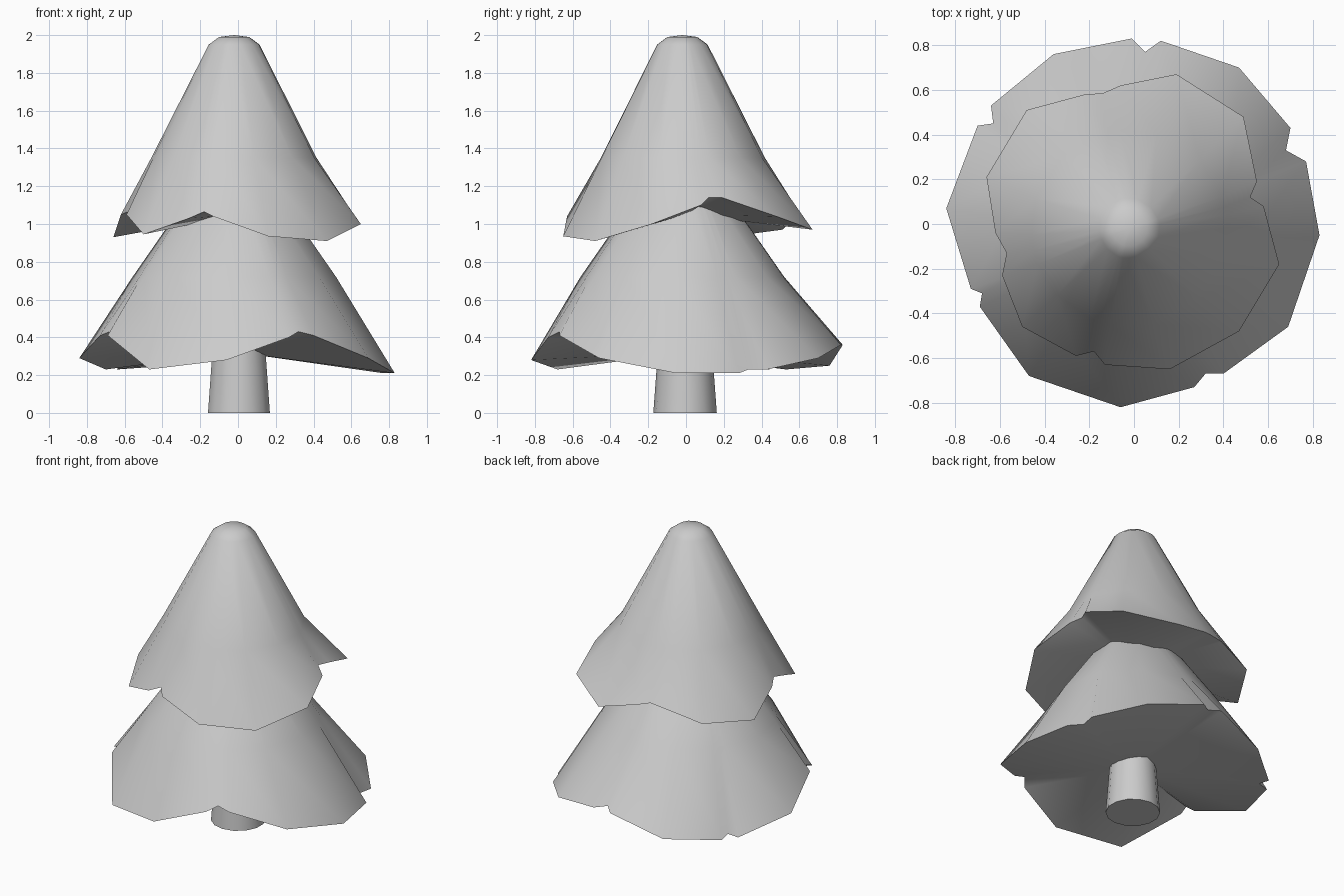
import bpy, bmesh, math

cube = bpy.data.objects.get("Cube")
if cube:
    bpy.data.objects.remove(cube)

GREY = (0.6, 0.6, 0.6, 1)
mat = bpy.data.materials.new("plain grey")
mat.use_nodes = True
mat.diffuse_color = GREY
mat.node_tree.nodes["Principled BSDF"].inputs["Base Color"].default_value = GREY


def finish(bm, name):
    bmesh.ops.recalc_face_normals(bm, faces=bm.faces)
    mesh = bpy.data.meshes.new(name)
    bm.to_mesh(mesh)
    bm.free()
    mesh.materials.append(mat)
    obj = bpy.data.objects.new(name, mesh)
    bpy.context.collection.objects.link(obj)
    bpy.ops.object.select_all(action='DESELECT')
    obj.select_set(True)
    bpy.context.view_layer.objects.active = obj
    bpy.ops.object.shade_smooth_by_angle(angle=math.radians(50))


def tier(name, rim, profile, tip, base_z):
    """Skin round rings (radius, height) down to a ragged rim, closed below by a fan."""
    bm = bmesh.new()
    angles = [math.atan2(y, x) for x, y, z in rim]
    ox, oy = -0.02, -0.02
    rings = [[bm.verts.new((ox + r * math.cos(a), oy + r * math.sin(a), z)) for a in angles]
             for r, z in profile]
    rings.append([bm.verts.new(p) for p in rim])
    top = bm.verts.new((ox, oy, tip))
    under = bm.verts.new((0, 0, base_z))
    n = len(rim)
    for i in range(n):
        j = (i + 1) % n
        bm.faces.new((top, rings[0][i], rings[0][j]))
        for a, b in zip(rings, rings[1:]):
            bm.faces.new((a[i], b[i], b[j], a[j]))
        bm.faces.new((under, rings[-1][j], rings[-1][i]))
    finish(bm, name)


# Lower branches, with five notches in the rim
lower_rim = [
    (.83, -.05, .21), (.77, .28, .21), (.68, .33, .23), (.70, .43, .23),
    (.47, .70, .29), (.12, .82, .36), (.05, .77, .37), (-.01, .83, .36),
    (-.36, .76, .25), (-.64, .53, .23), (-.63, .45, .24), (-.70, .44, .23),
    (-.84, .07, .29), (-.73, -.29, .41), (-.68, -.31, .43), (-.69, -.37, .41),
    (-.47, -.68, .23), (-.06, -.82, .28), (.27, -.73, .40), (.32, -.67, .43),
    (.40, -.67, .41), (.69, -.46, .29)]
tier("lower_branches", lower_rim, [(.10, 1.32), (.15, 1.28), (.54, .72)], 1.34, .32)

# Upper branches, with a rounded tip and four notches
upper_rim = [
    (.65, -.18, 1.0), (.58, .08, 1.10), (.52, .12, 1.14), (.55, .19, 1.14),
    (.49, .48, 1.04), (.19, .67, .97), (-.06, .62, 1.03), (-.14, .585, 1.05),
    (-.22, .58, 1.04), (-.48, .51, .97), (-.66, .21, .93), (-.62, -.04, 1.05),
    (-.57, -.13, 1.07), (-.59, -.23, 1.05), (-.50, -.46, .945), (-.26, -.59, 1.03),
    (-.18, -.57, 1.065), (-.13, -.63, 1.04), (.16, -.65, .935), (.47, -.48, .91)]
tier("upper_branches", upper_rim, [(.08, 1.99), (.135, 1.95), (.44, 1.35)], 2.0, 1.05)

# Trunk
bm = bmesh.new()
bmesh.ops.create_cone(bm, cap_ends=True, segments=14, radius1=.168, radius2=.135, depth=.45)
bmesh.ops.translate(bm, verts=bm.verts, vec=(.005, -.005, .225))
finish(bm, "trunk")
